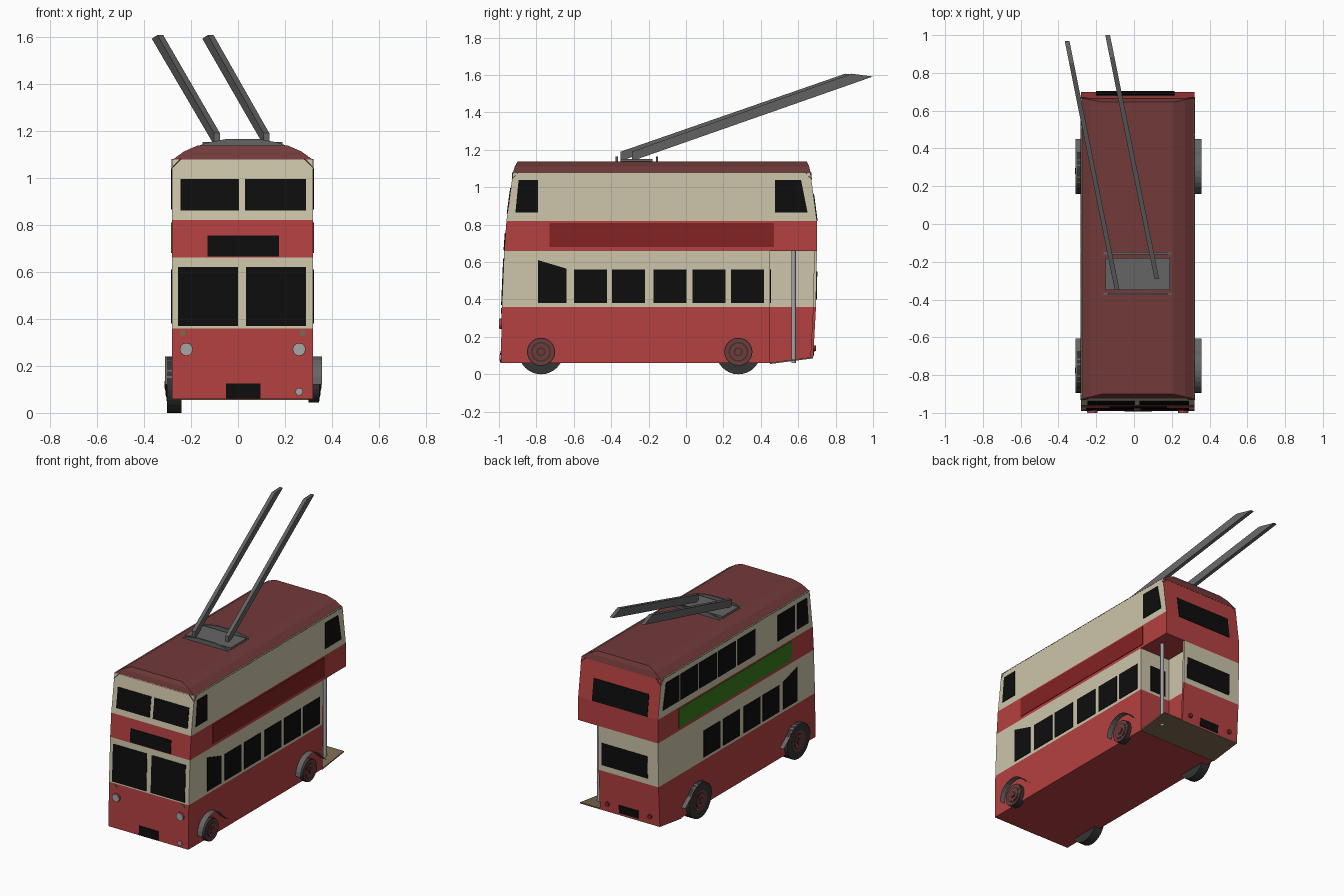
import bpy, bmesh, math
from mathutils import Vector

if "Cube" in bpy.data.objects:
    bpy.data.objects.remove(bpy.data.objects["Cube"], do_unlink=True)


def material(name, r, g, b):
    m = bpy.data.materials.new(name)
    m.use_nodes = True
    m.diffuse_color = (r, g, b, 1)
    m.node_tree.nodes["Principled BSDF"].inputs["Base Color"].default_value = (r, g, b, 1)
    return m


RED = material("body red", .46, .052, .052)
CREAM = material("cream", .61, .56, .40)
ROOF = material("roof maroon", .17, .042, .042)
CRIMSON = material("banner crimson", .23, .016, .016)
GREEN = material("banner green", .04, .2, .01)
BLACK = material("window black", .004, .004, .004)
GREY = material("metal grey", .13, .13, .13)
SILVER = material("silver", .38, .38, .38)
BROWN = material("platform brown", .2, .14, .08)
TYRE = material("tyre dark grey", .035, .035, .035)

LEFT, RIGHT = .32, -.28          # body sides
MID = (LEFT + RIGHT) / 2
FRONT = [(.06, -.99), (.36, -.985), (.66, -.972), (.82, -.96), (1.08, -.925)]
REAR = [(.09, .68), (.36, .695), (.66, .70), (.82, .70), (1.08, .665)]


def at(profile, z):
    """y of a front or rear profile at height z"""
    for (z0, y0), (z1, y1) in zip(profile, profile[1:]):
        if z <= z1:
            break
    return y0 + (y1 - y0) * (z - z0) / (z1 - z0)


def finish(name, bm, mats):
    bmesh.ops.recalc_face_normals(bm, faces=bm.faces)
    me = bpy.data.meshes.new(name)
    bm.to_mesh(me)
    bm.free()
    for m in mats:
        me.materials.append(m)
    ob = bpy.data.objects.new(name, me)
    bpy.context.collection.objects.link(ob)
    return ob


def prism(name, pts, offset, mat):
    """polygon pushed along an offset"""
    bm = bmesh.new()
    a = [bm.verts.new(p) for p in pts]
    b = [bm.verts.new(Vector(p) + Vector(offset)) for p in pts]
    bm.faces.new(a)
    bm.faces.new(b)
    for i in range(len(a)):
        j = (i + 1) % len(a)
        bm.faces.new((a[i], a[j], b[j], b[i]))
    return finish(name, bm, [mat])


def loft(name, rings, mats, bands):
    """stacked rectangular rings (x0, x1, y0, y1, z front, z rear), one colour per band"""
    bm = bmesh.new()
    loops = [[bm.verts.new(p) for p in ((x0, y0, zf), (x1, y0, zf), (x1, y1, zr), (x0, y1, zr))]
             for x0, x1, y0, y1, zf, zr in rings]
    for lo, hi, band in zip(loops, loops[1:], bands):
        for i in range(4):
            j = (i + 1) % 4
            bm.faces.new((lo[i], lo[j], hi[j], hi[i])).material_index = band
    bm.faces.new(loops[0]).material_index = bands[0]
    bm.faces.new(loops[-1]).material_index = bands[-1]
    return finish(name, bm, mats)


def plate(name, side, pts, mat, t=.006):
    """thin panel on a body side; pts are (x or y, z)"""
    if side in ("left", "right"):
        x, s = (LEFT, 1) if side == "left" else (RIGHT, -1)
        return prism(name, [(x - s * .002, a, z) for a, z in pts], (s * t, 0, 0), mat)
    prof, s = (FRONT, -1) if side == "front" else (REAR, 1)
    return prism(name, [(a, at(prof, z) - s * .002, z) for a, z in pts], (0, s * t, 0), mat)


def rect(a0, a1, z0, z1):
    return [(a0, z0), (a1, z0), (a1, z1), (a0, z1)]


def cylinder(name, a, b, r, mat, n=16):
    a, b = Vector(a), Vector(b)
    bm = bmesh.new()
    bmesh.ops.create_cone(bm, cap_ends=True, segments=n, radius1=r, radius2=r, depth=(b - a).length)
    ob = finish(name, bm, [mat])
    ob.location = (a + b) / 2
    ob.rotation_euler = (b - a).to_track_quat("Z", "Y").to_euler()
    return ob


# Lower deck, and the narrower stair box beside the open rear platform
BULK, STAIR = .45, .09
loft("lower_deck", [(RIGHT, LEFT, at(FRONT, z), BULK, z, z) for z in (.06, .36, .66)],
     [RED, CREAM], [0, 1])
loft("stair_box", [(RIGHT, STAIR, BULK, at(REAR, max(z, .09)), z, max(z, .09)) for z in (.06, .36, .66)],
     [RED, CREAM], [0, 1])
loft("rear_wall", [(STAIR, .17, at(REAR, z) - .015, at(REAR, z), z, z) for z in (.09, .36, .66)],
     [RED, CREAM], [0, 1])
prism("rear_platform", [(RIGHT, BULK, .055), (LEFT, BULK, .055), (LEFT, .68, .085), (RIGHT, .68, .085)],
      (0, 0, .008), BROWN)
cylinder("platform_pole", (.25, .575, .06), (.25, .575, .66), .012, SILVER)

# Upper deck with an all-red tail
upper = loft("upper_deck", [(RIGHT, LEFT, at(FRONT, z), at(REAR, z), z, z) for z in (.66, .82, 1.08)],
             [RED, CREAM], [0, 1])
for f in upper.data.polygons:
    if f.normal.y > .8:
        f.material_index = 0

# Domed roof
loft("roof", [(MID - h, MID + h, y0, y1, z, z) for h, y0, y1, z in
              ((.301, -.926, .667, 1.075), (.25, -.915, .658, 1.112), (.19, -.9, .645, 1.138))],
     [ROOF], [0, 0])
for x, s in ((LEFT, -1), (RIGHT, 1)):
    for y, d in ((-.926, 1), (.667, -1)):
        prism("roof_corner", [(x, y + d * .03, 1.08), (x + s * .04, y - d * .003, 1.08),
                              (x, y - d * .006, 1.04)], (-s * .002, 0, 0), ROOF)

# Front windows, destination box, plate and lamps
for a0, a1 in ((-.245, .005), (.03, .29)):
    plate("upper_front_window", "front", rect(a0, a1, .86, .995), BLACK)
for a0, a1 in ((-.255, 0), (.035, .29)):
    plate("lower_front_window", "front", rect(a0, a1, .37, .62), BLACK)
plate("destination_box", "front", rect(-.13, .175, .665, .755), BLACK)
plate("front_number_plate", "front", rect(-.05, .095, .062, .125), BLACK)
for x in (-.22, .26):
    cylinder("headlamp_case", (x, -.97, .27), (x, -.997, .27), .028, RED, 12)
    cylinder("headlamp", (x, -.99, .27), (x, -1, .27), .026, SILVER, 12)
for x in (-.235, .275):
    cylinder("side_lamp", (x, -.975, .34), (x, -.99, .34), .014, BROWN, 8)
cylinder("fog_lamp", (.26, -.98, .09), (.26, -.997, .09), .016, SILVER, 12)

# Rear windows, plate and lamps
plate("upper_rear_window", "rear", rect(-.2, .215, .82, .965), BLACK)
plate("lower_rear_window", "rear", rect(-.2, .145, .4, .55), BLACK)
plate("rear_number_plate", "rear", rect(-.12, .025, .1, .155), BLACK)
for x in (-.21, .11):
    cylinder("tail_lamp", (x, .67, .14), (x, .695, .14), .015, CRIMSON, 12)
prism("bulkhead_window", [(x, BULK - .002, z) for x, z in rect(.12, .24, .38, .56)], (0, .006, 0), BLACK)

# Side windows: a sloping front pane, then a row of equal ones
LOWER = (-.6, -.395, -.175, .035, .24)
for side, row in (("left", LOWER), ("right", LOWER[:-1])):
    plate("lower_front_side_window", side, [(-.79, .38), (-.64, .38), (-.64, .565), (-.79, .61)], BLACK)
    for y in row:
        plate("lower_side_window", side, rect(y, y + .177, .38, .56), BLACK)
    plate("upper_front_side_window", side, [(-.912, .865), (-.79, .865), (-.79, 1.04), (-.895, 1.04)], BLACK)
    plate("upper_rear_side_window", side, [(.475, .865), (.65, .865), (.615, 1.04), (.475, 1.04)], BLACK)
for y in (-.765, -.34, -.13, .075, .275):
    plate("upper_side_window", "right", rect(y, y + .185, .865, 1.04), BLACK)

# Side banners
plate("left_banner", "left", rect(-.73, .47, .68, .81), CRIMSON)
plate("right_banner", "right", rect(-.73, .48, .68, .81), GREEN)


# Wheels with ringed hubs, and thin flared mudguards
def wheel(y, x, s, rim):
    z = .12
    for i, (r, m) in enumerate(((.07, ROOF), (.053, TYRE), (.045, ROOF), (.024, TYRE), (.016, ROOF))):
        cylinder("hub_ring", (x - s * .02, y, z), (x + s * .002 * (i + 1), y, z), r, m, 24)
    bm = bmesh.new()
    path = [(y + .12 * math.cos(math.radians(a)), z + .12 * math.sin(math.radians(a)))
            for a in range(180, 20, -15)] + [(y + .17, .13)]
    inner, outer = [[bm.verts.new((px, py, pz)) for py, pz in path]
                    for px in (LEFT if s > 0 else RIGHT, rim)]
    for i in range(len(path) - 1):
        bm.faces.new((inner[i], inner[i + 1], outer[i + 1], outer[i]))
    finish("mudguard", bm, [GREY])


for y in (-.775, .28):
    cylinder("left_tyre", (.3, y, .12), (.345, y, .12), .075, TYRE, 24)
    wheel(y, .345, 1, .358)
    cylinder("right_tyre", (-.24, y, .12), (-.303, y, .12), .12, TYRE, 32)
    wheel(y, -.303, -1, -.31)

# Collector base on the roof
prism("collector_base", [(x, y, 1.13) for x, y in ((-.15, -.35), (.19, -.35), (.19, -.18), (-.15, -.18))],
      (0, 0, .022), GREY)
for y in (-.376, -.161):
    arch = [(-.21, 1.12), (-.13, 1.15), (-.05, 1.165), (.09, 1.165), (.17, 1.15), (.25, 1.12)]
    prism("collector_bar", [(x, y, z) for x, z in arch], (0, .012, 0), GREY)

# Twin collector poles, cut to a point at the tip
for x0, y0, x1, y1 in ((.12, -.29, -.14, 1.0), (-.09, -.35, -.355, .97)):
    def on_pole(t, z):
        return (x0 + (x1 - x0) * t - .012, y0 + (y1 - y0) * t, z)
    prism("collector_pole", [on_pole(0, 1.14), on_pole(1, 1.592), on_pole(.91, 1.607), on_pole(0, 1.19)],
          (.025, 0, 0), GREY)
